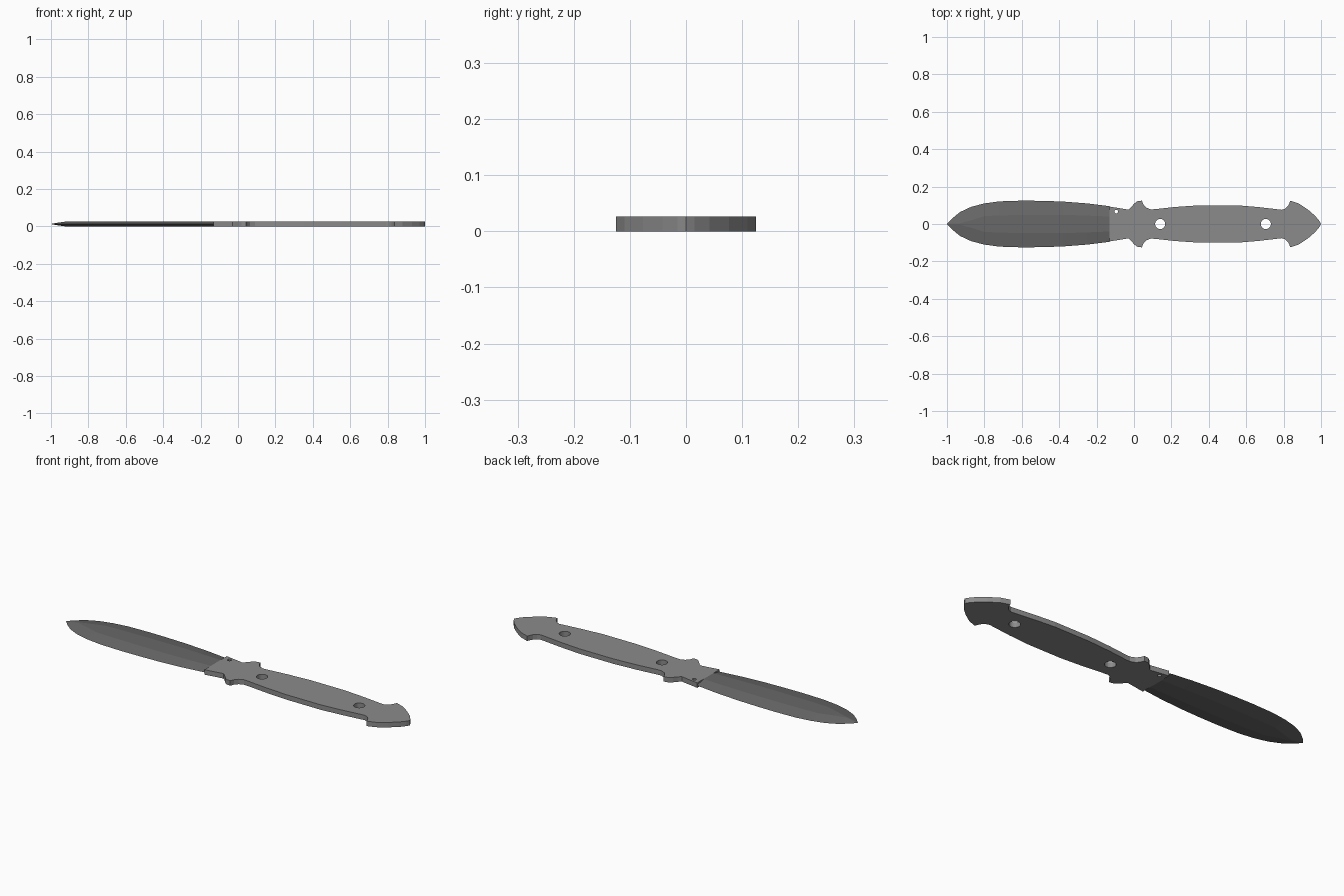
import bpy, bmesh
from math import sin, cos, tau

if "Cube" in bpy.data.objects:
    bpy.data.objects.remove(bpy.data.objects["Cube"])

T = 0.026            # overall thickness
MID = T / 2
JOIN = -0.13         # where the grind meets the handle


def paint(obj, name, grey):
    mat = bpy.data.materials.new(name)
    mat.diffuse_color = (grey, grey, grey, 1)
    mat.use_nodes = True
    mat.node_tree.nodes["Principled BSDF"].inputs["Base Color"].default_value = mat.diffuse_color
    obj.data.materials.clear()
    obj.data.materials.append(mat)


# Handle: mirrored outline with round holes, extruded as a filled curve
half = [(JOIN, 0.093), (-0.08, 0.085), (-0.03, 0.077), (-0.015, 0.09), (0.0, 0.108),
        (0.018, 0.122), (0.042, 0.125), (0.05, 0.105), (0.065, 0.088), (0.09, 0.078),
        (0.12, 0.08), (0.22, 0.091), (0.35, 0.1), (0.55, 0.1), (0.66, 0.091),
        (0.79, 0.076), (0.808, 0.082), (0.822, 0.095), (0.83, 0.11), (0.836, 0.125),
        (0.88, 0.11), (0.93, 0.077), (0.97, 0.042), (0.992, 0.015)]
outline = half + [(1.0, 0.0)] + [(x, -y) for x, y in reversed(half)]


def circle(cx, cy, r, n=24):
    return [(cx + r * cos(tau * i / n), cy + r * sin(tau * i / n)) for i in range(n)]


curve = bpy.data.curves.new("handle", 'CURVE')
curve.dimensions = '2D'
curve.fill_mode = 'BOTH'
curve.extrude = MID
for pts in (outline, circle(0.14, 0, 0.027), circle(0.705, 0, 0.027),
            circle(-0.095, 0.066, 0.01, 16)):
    spline = curve.splines.new('POLY')
    spline.points.add(len(pts) - 1)
    for p, (x, y) in zip(spline.points, pts):
        p.co = (x, y, 0, 1)
    spline.use_cyclic_u = True
handle = bpy.data.objects.new("handle", curve)
handle.location.z = MID
bpy.context.collection.objects.link(handle)
bpy.context.view_layer.objects.active = handle
handle.select_set(True)
bpy.ops.object.convert(target='MESH')
handle = bpy.context.view_layer.objects.active
bpy.ops.object.shade_flat()
paint(handle, "handle_grey", 0.26)

# Blade: double-edged sections (x, edge half width, flat half width, half thickness)
stations = [(-0.975, 0.027, 0.002, 0.005), (-0.93, 0.064, 0.004, 0.012),
            (-0.87, 0.092, 0.02, MID), (-0.8, 0.11, 0.042, MID),
            (-0.72, 0.121, 0.046, MID), (-0.6, 0.125, 0.048, MID),
            (-0.5, 0.124, 0.049, MID), (-0.38, 0.12, 0.049, MID),
            (-0.25, 0.11, 0.045, MID), (JOIN, 0.095, 0.04, MID)]
bm = bmesh.new()
rings = []
for x, w, f, h in stations:
    section = [(-w, 0), (-f, -h), (f, -h), (w, 0), (f, h), (-f, h)]
    rings.append([bm.verts.new((x, y, MID + z)) for y, z in section])
tip = bm.verts.new((-1, 0, MID))
for i in range(6):
    j = (i + 1) % 6
    bm.faces.new((tip, rings[0][i], rings[0][j]))
    for a, b in zip(rings, rings[1:]):
        bm.faces.new((a[i], b[i], b[j], a[j]))
bm.faces.new(rings[-1])
bmesh.ops.recalc_face_normals(bm, faces=bm.faces)
mesh = bpy.data.meshes.new("blade")
bm.to_mesh(mesh)
bm.free()
blade = bpy.data.objects.new("blade", mesh)
bpy.context.collection.objects.link(blade)
paint(blade, "blade_grey", 0.14)
